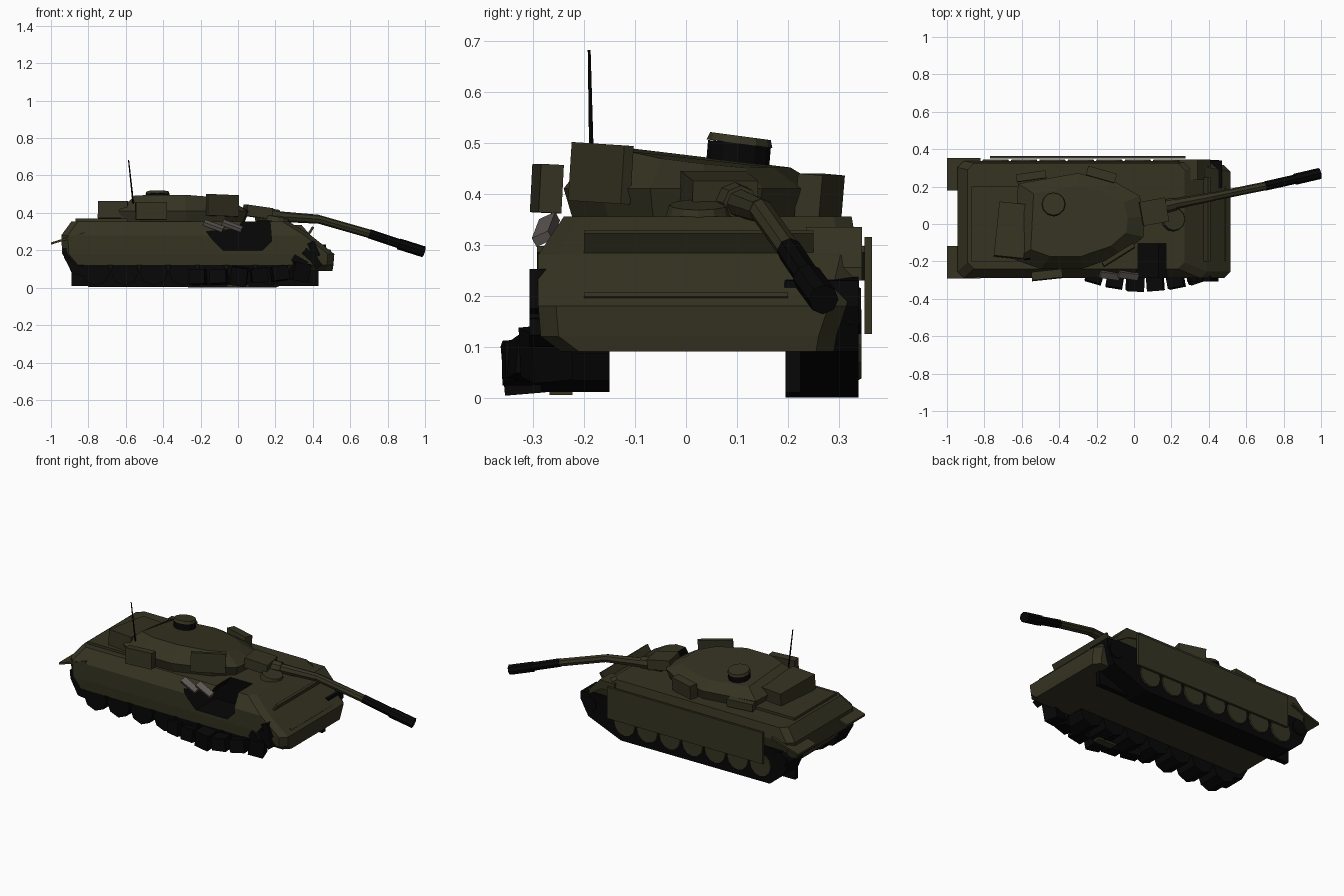
import bpy, bmesh, math, random
from mathutils import Vector, Euler

if "Cube" in bpy.data.objects:
    bpy.data.objects.remove(bpy.data.objects["Cube"])

random.seed(4)


def material(name, rgb):
    m = bpy.data.materials.new(name)
    m.diffuse_color = (*rgb, 1)
    m.use_nodes = True
    m.node_tree.nodes["Principled BSDF"].inputs["Base Color"].default_value = m.diffuse_color
    return m


OLIVE = material("olive paint", (0.035, 0.033, 0.0155))
BLACK = material("burnt black", (0.002, 0.002, 0.002))
GREY = material("bare grey metal", (0.11, 0.094, 0.088))


def finish(name, bm, mat):
    bmesh.ops.recalc_face_normals(bm, faces=bm.faces)
    me = bpy.data.meshes.new(name)
    bm.to_mesh(me)
    bm.free()
    me.materials.append(mat)
    ob = bpy.data.objects.new(name, me)
    bpy.context.collection.objects.link(ob)
    return ob


def loft(name, rings, mat):
    """Skin a stack of matching closed rings and cap both ends."""
    bm = bmesh.new()
    loops = [[bm.verts.new(p) for p in r] for r in rings]
    n = len(loops[0])
    for a, b in zip(loops, loops[1:]):
        for i in range(n):
            j = (i + 1) % n
            bm.faces.new((a[i], a[j], b[j], b[i]))
    bm.faces.new(loops[0])
    bm.faces.new(loops[-1])
    return finish(name, bm, mat)


def side_prism(name, profile, y0, y1, mat):
    """Extrude an xz profile across y."""
    return loft(name, [[(x, y, z) for x, z in profile] for y in (y0, y1)], mat)


def box(name, centre, size, mat, rot=(0, 0, 0)):
    bm = bmesh.new()
    bmesh.ops.create_cube(bm, size=1)
    e = Euler([math.radians(a) for a in rot])
    for v in bm.verts:
        v.co = Vector(a * b for a, b in zip(v.co, size))
        v.co.rotate(e)
        v.co += Vector(centre)
    return finish(name, bm, mat)


def tube(name, p, q, r1, r2, mat, sides=8):
    p, q = Vector(p), Vector(q)
    bm = bmesh.new()
    bmesh.ops.create_cone(bm, cap_ends=True, segments=sides, radius1=r1, radius2=r2,
                          depth=(q - p).length)
    turn = (q - p).to_track_quat('Z', 'Y')
    for v in bm.verts:
        v.co = turn @ v.co + (p + q) / 2
    return finish(name, bm, mat)


# hull: layers of z, rear x, front x, right y, left y, with clipped corners
def hull_ring(z, x0, x1, y0, y1, c=0.035):
    return [(x0 + c, y0, z), (x1 - c, y0, z), (x1, y0 + c, z), (x1, y1 - c, z),
            (x1 - c, y1, z), (x0 + c, y1, z), (x0, y1 - c, z), (x0, y0 + c, z)]


hull = loft("hull", [hull_ring(*r) for r in (
    (0.09, -0.86, 0.505, -0.245, 0.29),
    (0.12, -0.89, 0.51, -0.285, 0.295),
    (0.18, -0.94, 0.515, -0.29, 0.315),
    (0.28, -0.945, 0.39, -0.29, 0.338),
    (0.355, -0.89, 0.27, -0.24, 0.325))], OLIVE)

# blast hole in the right side, burnt black inside
hole = side_prism("blast_cutter", [(-0.17, 0.30), (-0.13, 0.25), (-0.08, 0.20), (0.13, 0.20),
                  (0.18, 0.25), (0.17, 0.37), (0.03, 0.37), (0.0, 0.315)], -0.36, -0.105, BLACK)
hull.data.materials.append(BLACK)
mod = hull.modifiers.new("blast", 'BOOLEAN')
mod.object = hole
mod.operation = 'DIFFERENCE'
mod.solver = 'EXACT'
mod.material_mode = 'TRANSFER'
bpy.context.view_layer.objects.active = hull
bpy.ops.object.modifier_apply(modifier=mod.name)
bpy.data.objects.remove(hole)
for i, x in enumerate((-0.13, -0.03)):
    box(f"torn_pipe_{i}", (x, -0.275, 0.33), (0.11, 0.036, 0.02), GREY, (25, 20, -8))

# deck and glacis details, with the splash board leaning forward
box("engine_deck", (-0.73, 0.0, 0.362), (0.28, 0.40, 0.016), OLIVE)
side_prism("splash_board", [(0.36, 0.27), (0.372, 0.265), (0.408, 0.322), (0.396, 0.328)],
           -0.20, 0.25, OLIVE)
box("glacis_slat", (0.492, 0.0, 0.199), (0.012, 0.40, 0.008), OLIVE, (0, 40, 0))
tube("driver_hatch", (0.21, 0.025, 0.35), (0.215, 0.025, 0.378), 0.066, 0.058, OLIVE, 12)

# rear fenders, left front fender with burnt end, loose left skirt
for side, y in (("right", -0.205), ("left", 0.265)):
    side_prism("rear_fender_" + side, [(-1.0, 0.23), (-0.82, 0.285), (-0.82, 0.297), (-1.0, 0.242)],
               y - 0.087, y + 0.087, OLIVE)
side_prism("front_fender_left", [(0.24, 0.30), (0.33, 0.28), (0.41, 0.23), (0.41, 0.255),
           (0.34, 0.335), (0.24, 0.335)], 0.235, 0.345, OLIVE)
box("burnt_fender_end", (0.44, 0.266, 0.205), (0.06, 0.146, 0.05), BLACK)
box("left_skirt", (-0.247, 0.3575, 0.22), (1.045, 0.014, 0.19), OLIVE)

# left track and its wheels
track = [(-0.93, 0.17), (-0.89, 0.08), (-0.80, 0.005), (0.20, 0.0), (0.42, 0.09),
         (0.47, 0.18), (0.46, 0.23), (0.38, 0.24), (-0.88, 0.22)]
side_prism("left_track", track, 0.195, 0.338, BLACK)
box("left_track_inner_plate", (-0.23, 0.21, 0.065), (1.32, 0.03, 0.11), BLACK)
for i in range(7):
    x = -0.74 + i * 0.152
    tube(f"left_wheel_{i}", (x, 0.33, 0.105), (x, 0.344, 0.105), 0.074, 0.068, OLIVE, 12)
for i, x in enumerate((-0.87, 0.41)):
    tube(f"left_end_wheel_{i}", (x, 0.32, 0.17), (x, 0.343, 0.17), 0.05, 0.045, BLACK, 12)

# right running gear: bare wheels and rear sprocket
for i in range(7):
    x = -0.76 + i * 0.155
    tube(f"right_wheel_{i}", (x, -0.285, 0.087), (x, -0.15, 0.087), 0.076, 0.076, BLACK, 8)
side_prism("right_rear_sprocket", [(-0.93, 0.16), (-0.88, 0.07), (-0.78, 0.06), (-0.76, 0.13),
           (-0.88, 0.21), (-0.935, 0.21)], -0.28, -0.15, BLACK)

# thrown track links fanned out on the right side
for i in range(6):
    t = i / 5
    box(f"thrown_link_{i}", (-0.21 + 0.54 * t, -0.275 - 0.045 * math.sin(math.pi * t),
                             0.056 + 0.03 * t * t),
        (0.088, 0.08, random.uniform(0.07, 0.10)), BLACK,
        (random.uniform(-8, 8), random.uniform(-14, 14), -16 + 34 * t))
for i, (x, z) in enumerate(((0.33, 0.14), (0.385, 0.17), (0.41, 0.145), (0.405, 0.205))):
    box(f"torn_front_link_{i}", (x, -0.277, z), (0.085, 0.06, 0.04), BLACK, (0, 30 + 12 * i, 0))
box("fallen_panel", (0.0, -0.245, 0.011), (0.12, 0.045, 0.012), OLIVE)

# turret: faceted outline, roof rolled toward the left side
outline = [(-0.64, -0.19), (-0.50, -0.24), (-0.28, -0.24), (-0.06, -0.165), (0.05, -0.07),
           (0.06, 0.04), (0.03, 0.15), (-0.10, 0.225), (-0.30, 0.272), (-0.62, 0.215)]


def turret_ring(scale, z=None):
    ring = []
    for x, y in outline:
        x, y = -0.30 + (x + 0.30) * scale, 0.015 + (y - 0.015) * scale
        h = z if z else 0.476 - 0.12 * y - 0.08 * max(0, x + 0.2)
        ring.append((x, y, h))
    return ring


loft("turret", [turret_ring(0.93, 0.35), turret_ring(1, 0.41), turret_ring(0.74)], OLIVE)
box("turret_bustle", (-0.655, -0.035, 0.408), (0.16, 0.29, 0.092), OLIVE, (-4, 0, -6))
box("mantlet", (0.105, 0.065, 0.405), (0.14, 0.13, 0.06), OLIVE, (0, 8, 10))

# boxes around the turret
box("right_stowage", (-0.465, -0.273, 0.41), (0.165, 0.045, 0.095), OLIVE, (-3, 0, 6))
box("right_blast_plate", (-0.083, -0.167, 0.44), (0.195, 0.022, 0.115), OLIVE, (-3, 2, 32))
box("left_rear_stowage", (-0.55, 0.255, 0.39), (0.16, 0.04, 0.045), OLIVE, (-3, 0, 8))
box("left_front_stowage", (-0.175, 0.262, 0.392), (0.16, 0.05, 0.092), OLIVE, (-5, 0, -16))

# commander's cupola with dark window band
tube("cupola_band", (-0.43, 0.10, 0.44), (-0.43, 0.105, 0.50), 0.062, 0.062, BLACK, 12)
tube("cupola_lid", (-0.43, 0.105, 0.498), (-0.43, 0.107, 0.513), 0.065, 0.06, OLIVE, 12)

# aerial
tube("aerial", (-0.56, -0.185, 0.45), (-0.585, -0.19, 0.682), 0.005, 0.003, BLACK, 6)

# bent gun barrel
tube("barrel_root", (0.10, 0.08, 0.39), (0.22, 0.107, 0.382), 0.042, 0.034, OLIVE)
tube("barrel_inner", (0.18, 0.10, 0.383), (0.43, 0.148, 0.366), 0.029, 0.024, OLIVE)
tube("barrel_middle", (0.42, 0.146, 0.369), (0.72, 0.207, 0.283), 0.023, 0.023, OLIVE)
tube("barrel_outer", (0.70, 0.203, 0.289), (0.90, 0.248, 0.222), 0.025, 0.025, BLACK)
tube("muzzle", (0.86, 0.239, 0.234), (0.993, 0.27, 0.192), 0.03, 0.03, BLACK)
